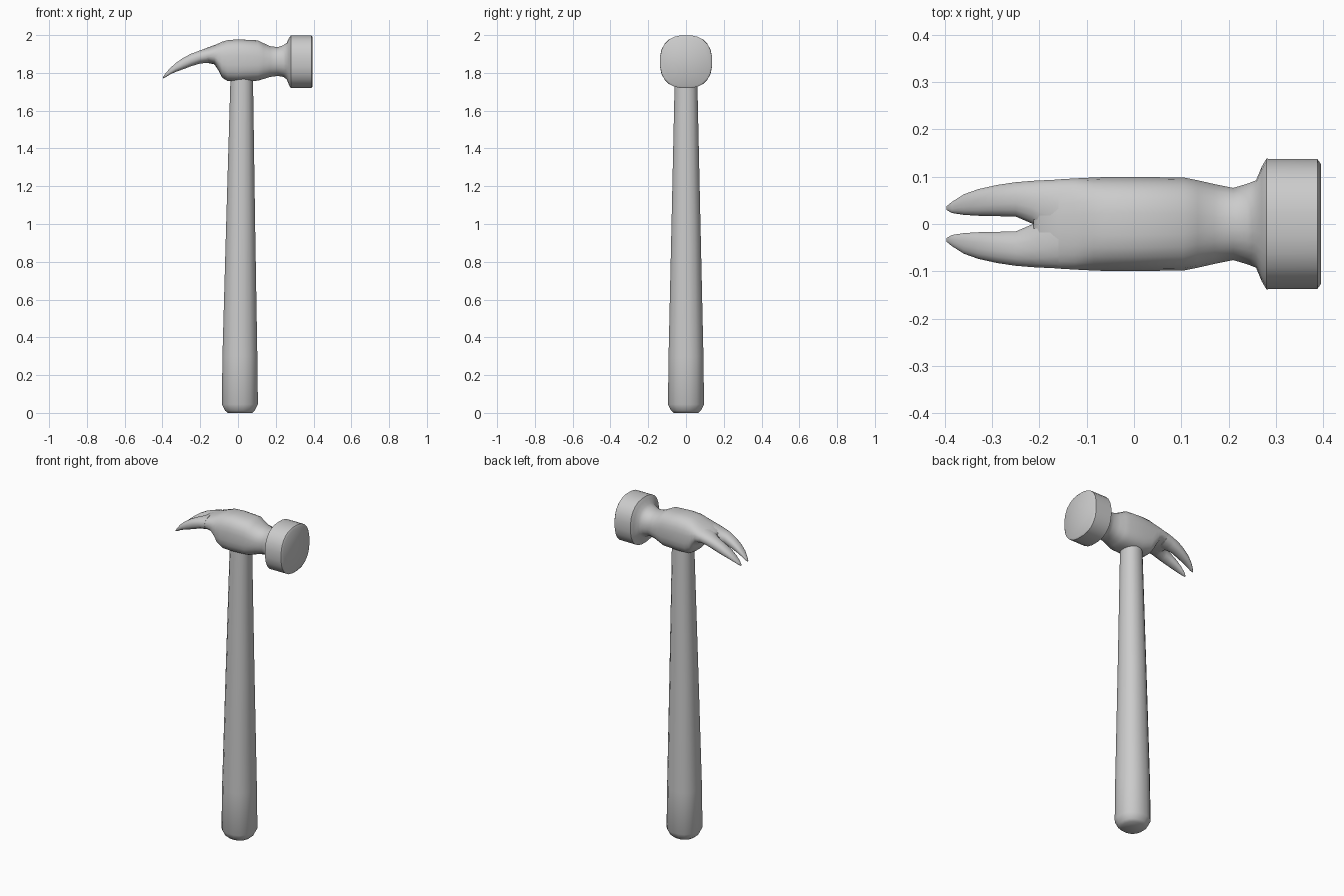
import bpy, bmesh, math


def oval(a, b, n, count):
    """Rounded-square outline with half sizes a, b and squareness n."""
    pts = []
    for i in range(count):
        t = 2 * math.pi * (i + 0.5) / count
        c, s = math.cos(t), math.sin(t)
        pts.append((a * math.copysign(abs(c) ** (2 / n), c),
                    b * math.copysign(abs(s) ** (2 / n), s)))
    return pts


def loft(name, rings, angle=40):
    """Skin a list of equal-length rings and cap both ends."""
    bm = bmesh.new()
    loops = [[bm.verts.new(p) for p in ring] for ring in rings]
    for r0, r1 in zip(loops, loops[1:]):
        for i in range(len(r0)):
            j = (i + 1) % len(r0)
            bm.faces.new((r0[i], r0[j], r1[j], r1[i]))
    bm.faces.new(loops[0])
    bm.faces.new(loops[-1])
    bmesh.ops.recalc_face_normals(bm, faces=bm.faces)
    mesh = bpy.data.meshes.new(name)
    bm.to_mesh(mesh)
    bm.free()
    ob = bpy.data.objects.new(name, mesh)
    bpy.context.collection.objects.link(ob)
    bpy.ops.object.select_all(action='DESELECT')
    ob.select_set(True)
    bpy.context.view_layer.objects.active = ob
    bpy.ops.object.shade_smooth_by_angle(angle=math.radians(angle))
    return ob


def x_ring(x, top, bottom, y0, y1, n, count):
    """Cross-section standing across the x axis."""
    yc, zc = (y0 + y1) / 2, (top + bottom) / 2
    return [(x, yc + u, zc + v)
            for u, v in oval((y1 - y0) / 2, (top - bottom) / 2, n, count)]


# Handle: z, centre x, radius
handle = [(0.0, 0.01, 0.066), (0.012, 0.01, 0.08), (0.045, 0.01, 0.097),
          (0.3, 0.01, 0.094), (1.0, 0.014, 0.078), (1.8, 0.02, 0.06)]
loft("handle", [[(cx + u, v, z) for u, v in oval(r, r, 2.2, 16)]
                for z, cx, r in handle], 50)

# Head: x, top z, bottom z, half width, squareness
head = [(0.395, 1.99, 1.728, 0.128, 2.4), (0.388, 2.0, 1.718, 0.138, 2.4),
        (0.28, 2.0, 1.718, 0.139, 2.4), (0.27, 1.985, 1.735, 0.122, 2.4),
        (0.258, 1.96, 1.765, 0.093, 2.3), (0.24, 1.947, 1.778, 0.086, 2.2),
        (0.21, 1.937, 1.783, 0.077, 2.2), (0.17, 1.942, 1.778, 0.085, 2.3),
        (0.135, 1.958, 1.767, 0.093, 2.5), (0.105, 1.973, 1.758, 0.099, 2.7),
        (0.0, 1.978, 1.754, 0.1, 2.8), (-0.055, 1.974, 1.756, 0.1, 2.8),
        (-0.085, 1.965, 1.775, 0.099, 2.7), (-0.105, 1.956, 1.815, 0.098, 2.6),
        (-0.125, 1.947, 1.845, 0.097, 2.5), (-0.16, 1.935, 1.852, 0.095, 2.4),
        (-0.2, 1.918, 1.85, 0.091, 2.4), (-0.212, 1.905, 1.855, 0.075, 2.4)]
loft("head", [x_ring(x, t, b, -w, w, n, 24) for x, t, b, w, n in head], 45)

# Claws: x, top z, bottom z, inner y, outer y
claw = [(-0.16, 1.934, 1.853, -0.04, 0.095), (-0.2, 1.92, 1.849, -0.015, 0.093),
        (-0.215, 1.914, 1.845, 0.0, 0.092), (-0.25, 1.901, 1.834, 0.015, 0.089),
        (-0.29, 1.88, 1.819, 0.016, 0.083), (-0.33, 1.852, 1.805, 0.017, 0.074),
        (-0.36, 1.825, 1.791, 0.019, 0.063), (-0.385, 1.796, 1.776, 0.023, 0.047),
        (-0.397, 1.779, 1.77, 0.03, 0.037)]
claws = loft("claws", [x_ring(x, t, b, y0, y1, 2.3, 16)
                       for x, t, b, y0, y1 in claw], 60)
mirror = claws.modifiers.new("both_sides", 'MIRROR')
mirror.use_axis = (False, True, False)
mirror.use_mirror_merge = False
